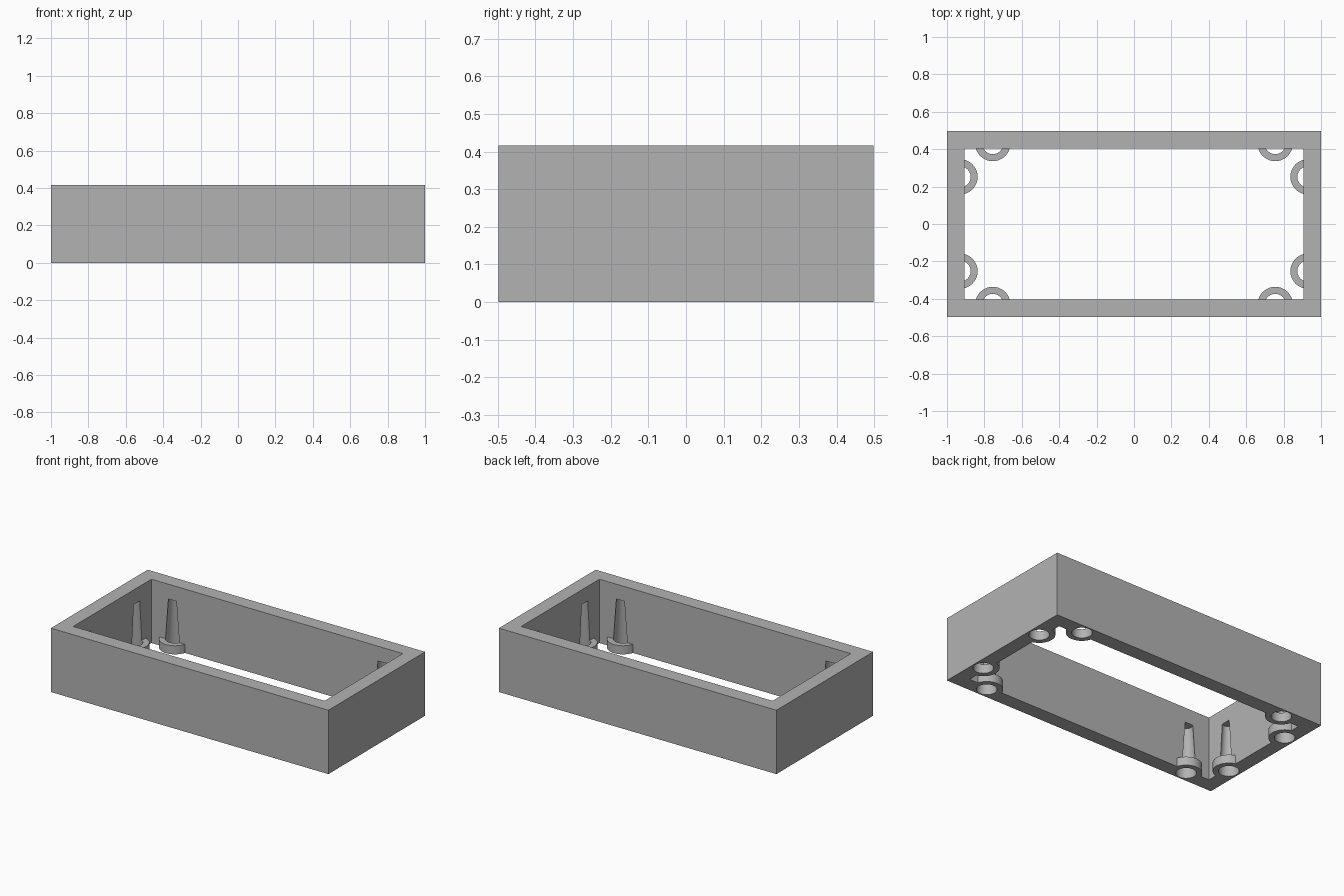
import bpy
import bmesh
from math import cos, sin, pi, radians

if "Cube" in bpy.data.objects:
    bpy.data.objects.remove(bpy.data.objects["Cube"], do_unlink=True)

HALF_X, HALF_Y, HEIGHT = 1.0, 0.498, 0.416
INNER_X, INNER_Y = 0.906, 0.403
BOSS_R, BOSS_H = 0.094, 0.056
HOLE_R, HOLE_TOP_R, HOLE_TOP = 0.06, 0.039, 0.32

grey = bpy.data.materials.new("plain grey")
grey.use_nodes = True
grey.diffuse_color = (0.45, 0.45, 0.45, 1)
grey.node_tree.nodes["Principled BSDF"].inputs["Base Color"].default_value = grey.diffuse_color


def add_prism(bm, lower, upper, z0, z1):
    """Closed solid between two matching outlines."""
    a = [bm.verts.new((x, y, z0)) for x, y in lower]
    b = [bm.verts.new((x, y, z1)) for x, y in upper]
    bm.faces.new(a[::-1])
    bm.faces.new(b)
    for i in range(len(a)):
        j = (i + 1) % len(a)
        bm.faces.new((a[i], a[j], b[j], b[i]))


def rect(x, y):
    return [(-x, -y), (x, -y), (x, y), (-x, y)]


def arc(cx, cy, r, start, sweep, steps):
    return [(cx + r * cos(start + sweep * i / steps),
             cy + r * sin(start + sweep * i / steps)) for i in range(steps)]


def make_object(name, bm):
    bmesh.ops.recalc_face_normals(bm, faces=bm.faces)
    mesh = bpy.data.meshes.new(name)
    bm.to_mesh(mesh)
    bm.free()
    mesh.materials.append(grey)
    obj = bpy.data.objects.new(name, mesh)
    bpy.context.collection.objects.link(obj)
    return obj


# Outer block
bm = bmesh.new()
add_prism(bm, rect(HALF_X, HALF_Y), rect(HALF_X, HALF_Y), 0, HEIGHT)
frame = make_object("rectangular_frame", bm)

# Opening through the block
bm = bmesh.new()
add_prism(bm, rect(INNER_X, INNER_Y), rect(INNER_X, INNER_Y), -0.1, HEIGHT + 0.1)
opening = make_object("opening_cutter", bm)

# Two screw positions per corner: centre and direction into the opening
spots = []
for sx in (-1, 1):
    for sy in (-1, 1):
        spots.append((sx * 0.755, sy * 0.43, -sy * pi / 2))
        spots.append((sx * 0.93, sy * 0.252, pi if sx > 0 else 0))

# Rounded bosses, their backs buried in the walls
bm = bmesh.new()
for x, y, facing in spots:
    outline = arc(x, y, BOSS_R, facing - radians(120), radians(240), 40)
    add_prism(bm, outline, outline, 0, BOSS_H)
bosses = make_object("boss_helper", bm)

# Tapered screw holes that break out through the inner wall faces
bm = bmesh.new()
slope = (HOLE_TOP_R - HOLE_R) / HOLE_TOP
for x, y, facing in spots:
    add_prism(bm, arc(x, y, HOLE_R - 0.05 * slope, 0, 2 * pi, 48),
              arc(x, y, HOLE_TOP_R, 0, 2 * pi, 48), -0.05, HOLE_TOP)
holes = make_object("screw_hole_cutter", bm)

# Combine the solids, then bake and drop the helpers
helpers = ((opening, "DIFFERENCE"), (bosses, "UNION"), (holes, "DIFFERENCE"))
for helper, operation in helpers:
    helper.hide_render = True
    mod = frame.modifiers.new(helper.name, "BOOLEAN")
    mod.operation = operation
    mod.solver = "EXACT"
    mod.object = helper

bpy.context.view_layer.update()
baked = bpy.data.meshes.new_from_object(
    frame.evaluated_get(bpy.context.evaluated_depsgraph_get()))
frame.modifiers.clear()
frame.data = baked
for helper, operation in helpers:
    bpy.data.objects.remove(helper, do_unlink=True)

bpy.ops.object.select_all(action="DESELECT")
frame.select_set(True)
bpy.context.view_layer.objects.active = frame
bpy.ops.object.shade_smooth_by_angle(angle=radians(30))
